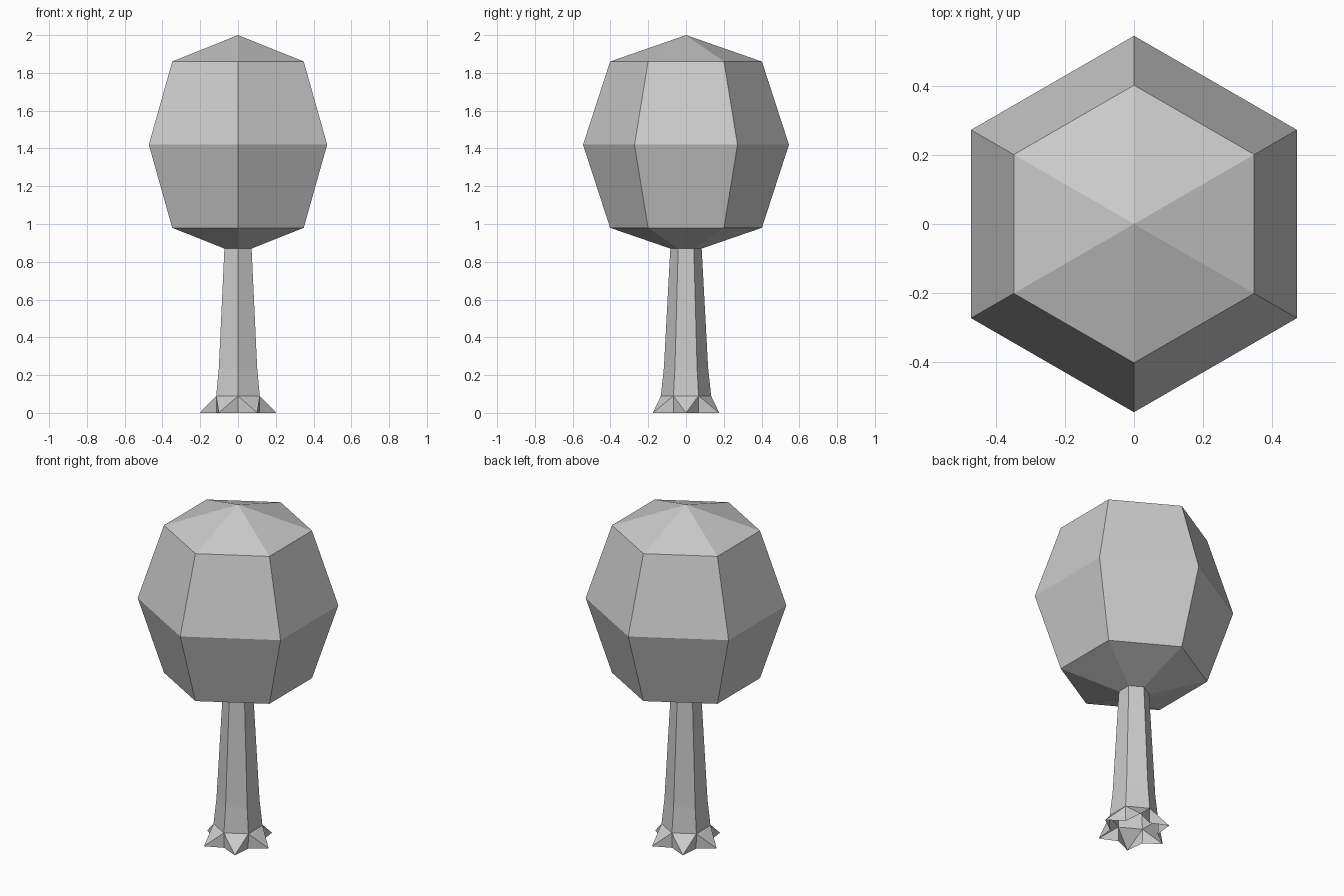
import bpy, bmesh
from math import sin, cos, radians

if "Cube" in bpy.data.objects:
    bpy.data.objects.remove(bpy.data.objects["Cube"])


def ring(bm, r, z, start=30):
    """Six vertices around the z axis."""
    return [bm.verts.new((r * cos(radians(start + 60 * i)),
                          r * sin(radians(start + 60 * i)), z)) for i in range(6)]


def loft(bm, profile):
    """Skin hexagonal rings given as (radius, height), bottom to top."""
    rings = [ring(bm, r, z) for r, z in profile]
    for a, b in zip(rings, rings[1:]):
        for i in range(6):
            j = (i + 1) % 6
            bm.faces.new((a[i], a[j], b[j], b[i]))
    return rings


def finish(bm, name):
    mesh = bpy.data.meshes.new(name)
    bm.to_mesh(mesh)
    bm.free()
    obj = bpy.data.objects.new(name, mesh)
    bpy.context.collection.objects.link(obj)
    return obj


# Crown: faceted ball, open where it meets the trunk
bm = bmesh.new()
rings = loft(bm, [(0.083, 0.87), (0.402, 0.98), (0.545, 1.42), (0.402, 1.86)])
apex = bm.verts.new((0, 0, 2.0))
top = rings[-1]
for i in range(6):
    bm.faces.new((top[i], top[(i + 1) % 6], apex))
finish(bm, "crown")

# Trunk: tapered hexagonal tube with a pointed root on each side
bm = bmesh.new()
rings = loft(bm, [(0.133, 0.09), (0.117, 0.24), (0.083, 0.87)])
base = rings[0]
tips = ring(bm, 0.203, 0, start=60)
valleys = ring(bm, 0.13, 0)
for i in range(6):
    j = (i + 1) % 6
    bm.faces.new((base[i], tips[i], base[j]))
    bm.faces.new((base[i], valleys[i], tips[i]))
    bm.faces.new((base[j], tips[i], valleys[j]))
finish(bm, "trunk")
